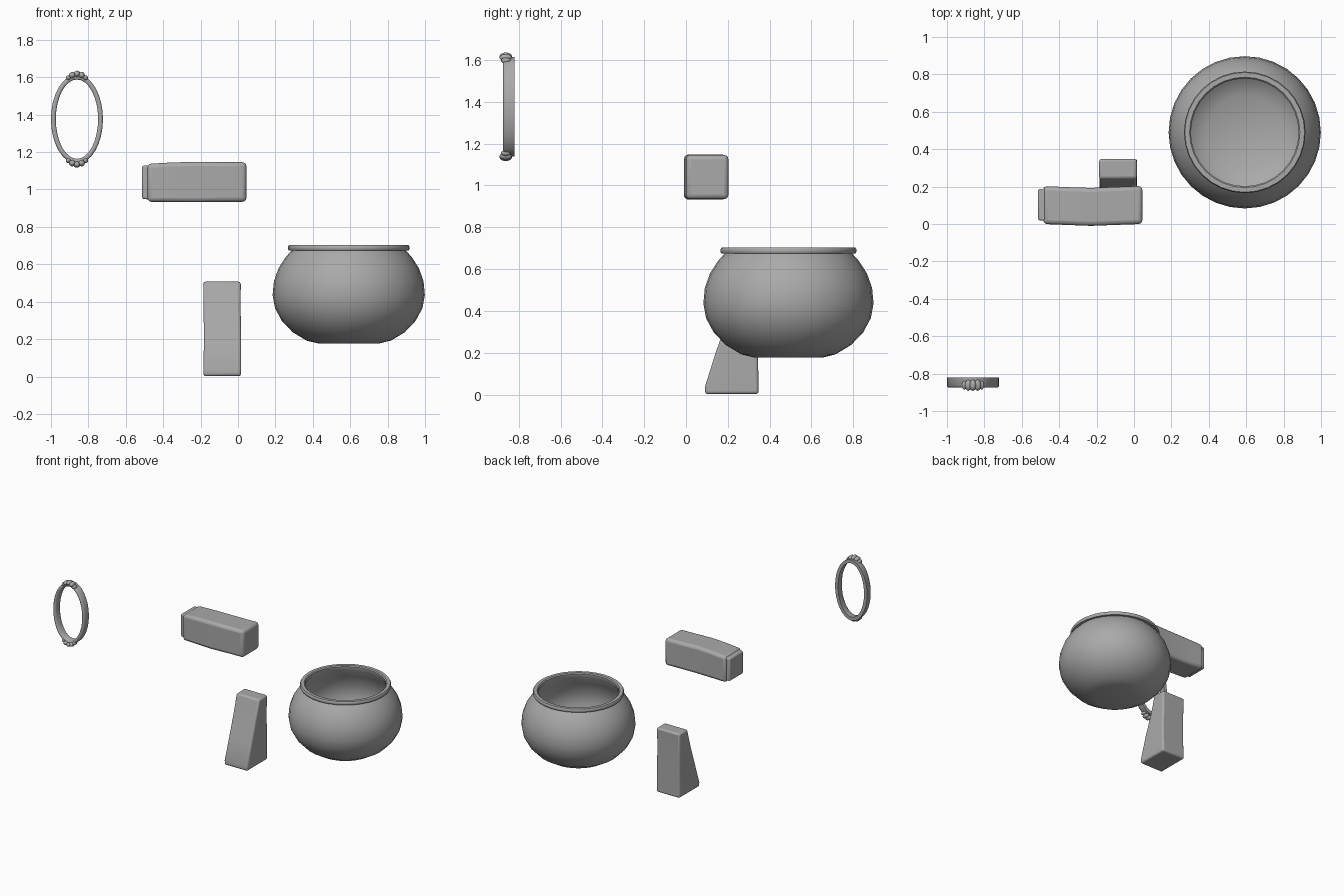
import bpy, bmesh, math
from mathutils import Vector

cube = bpy.data.objects.get("Cube")
if cube:
    bpy.data.objects.remove(cube, do_unlink=True)

stone = bpy.data.materials.new("mid grey")
stone.use_nodes = True
GREY = (0.4, 0.4, 0.4, 1.0)
stone.diffuse_color = GREY
stone.node_tree.nodes["Principled BSDF"].inputs["Base Color"].default_value = GREY


def finish(name, bm, angle=40, bevel=0.0):
    """Turn a bmesh into a smooth-shaded object with optional soft edges."""
    bmesh.ops.recalc_face_normals(bm, faces=bm.faces)
    mesh = bpy.data.meshes.new(name)
    bm.to_mesh(mesh)
    bm.free()
    mesh.materials.append(stone)
    obj = bpy.data.objects.new(name, mesh)
    bpy.context.collection.objects.link(obj)
    bpy.ops.object.select_all(action='DESELECT')
    obj.select_set(True)
    bpy.context.view_layer.objects.active = obj
    if bevel:
        mod = obj.modifiers.new("soft edges", 'BEVEL')
        mod.width = bevel
        mod.segments = 3
        mod.limit_method = 'ANGLE'
        mod.angle_limit = math.radians(40)
    bpy.ops.object.shade_smooth_by_angle(angle=math.radians(angle))
    return obj


def bridge(bm, a, b):
    for i in range(len(a)):
        j = (i + 1) % len(a)
        bm.faces.new((a[i], a[j], b[j], b[i]))


def loft(name, loops, bevel):
    """Skin a row of closed loops and cap both ends."""
    bm = bmesh.new()
    rows = [[bm.verts.new(p) for p in loop] for loop in loops]
    for a, b in zip(rows, rows[1:]):
        bridge(bm, a, b)
    bm.faces.new(rows[0])
    bm.faces.new(rows[-1])
    return finish(name, bm, 60, bevel)


def x_section(x, y0, y1, z0, z1):
    return [(x, y0, z0), (x, y1, z0), (x, y1, z1), (x, y0, z1)]


def z_section(z, x0, x1, y0, y1):
    return [(x0, y0, z), (x1, y0, z), (x1, y1, z), (x0, y1, z)]


# Round pot: outer wall, rolled rim, hollow inside
POT_X, POT_Y, SIDES = 0.592, 0.49, 32
profile = [(0.16, 0.176), (0.225, 0.192), (0.3, 0.237), (0.358, 0.298),
           (0.394, 0.365), (0.407, 0.435), (0.4, 0.51), (0.375, 0.58),
           (0.336, 0.64), (0.305, 0.674), (0.321, 0.675), (0.325, 0.682),
           (0.325, 0.694), (0.32, 0.702), (0.295, 0.702), (0.288, 0.695),
           (0.29, 0.67), (0.35, 0.59), (0.38, 0.5), (0.385, 0.43),
           (0.36, 0.34), (0.3, 0.265), (0.2, 0.212)]
bm = bmesh.new()
rings = [[bm.verts.new((POT_X + r * math.cos(math.tau * i / SIDES),
                        POT_Y + r * math.sin(math.tau * i / SIDES), z))
          for i in range(SIDES)] for r, z in profile]
for a, b in zip(rings, rings[1:]):
    bridge(bm, a, b)
bm.faces.new(rings[0])
bm.faces.new(rings[-1])
finish("pot", bm, 45)

# Long block, slightly bowed, with a smaller end piece
loft("long_block", [x_section(-0.485, 0.0, 0.203, 0.934, 1.137),
                    x_section(-0.36, -0.005, 0.197, 0.933, 1.144),
                    x_section(-0.23, -0.01, 0.193, 0.932, 1.148),
                    x_section(-0.1, -0.005, 0.198, 0.934, 1.146),
                    x_section(0.045, 0.0, 0.204, 0.934, 1.146)], 0.022)
loft("long_block_end", [x_section(-0.513, 0.02, 0.187, 0.95, 1.127),
                        x_section(-0.46, 0.015, 0.19, 0.945, 1.13)], 0.01)

# Standing wedge: straight back, sloping front
loft("wedge_block", [z_section(0.002, -0.185, 0.016, 0.092, 0.347),
                     z_section(0.035, -0.185, 0.017, 0.09, 0.347),
                     z_section(0.2, -0.182, 0.017, 0.142, 0.344),
                     z_section(0.36, -0.184, 0.014, 0.198, 0.344),
                     z_section(0.507, -0.186, 0.015, 0.243, 0.348)], 0.013)

# Oval frame: a rounded band swept round an ellipse
FRAME_X, FRAME_Z = -0.861, 1.376
section = [(0.0, -0.82), (0.0, -0.866), (-0.006, -0.874),
           (-0.02, -0.874), (-0.026, -0.866), (-0.026, -0.82)]
bm = bmesh.new()
rows = []
for i in range(SIDES):
    t = math.tau * i / SIDES
    rows.append([bm.verts.new((FRAME_X + (0.139 + d) * math.cos(t), y,
                               FRAME_Z + (0.238 + d) * math.sin(t)))
                 for d, y in section])
for i in range(SIDES):
    bridge(bm, rows[i], rows[(i + 1) % SIDES])
finish("oval_frame", bm, 70)

# Knobbly ornaments at the top and bottom of the frame
for label, side in (("top", 1), ("bottom", -1)):
    bm = bmesh.new()
    for dx, dz, r in ((0, 0.242, 0.018), (-0.025, 0.235, 0.018),
                      (0.025, 0.235, 0.018), (-0.046, 0.221, 0.014),
                      (0.046, 0.221, 0.014)):
        made = bmesh.ops.create_icosphere(bm, subdivisions=2, radius=r)["verts"]
        for v in made:
            v.co.y *= 1.7
            v.co += Vector((FRAME_X + dx, -0.862, FRAME_Z + side * dz))
    finish(label + "_ornament", bm, 60)
